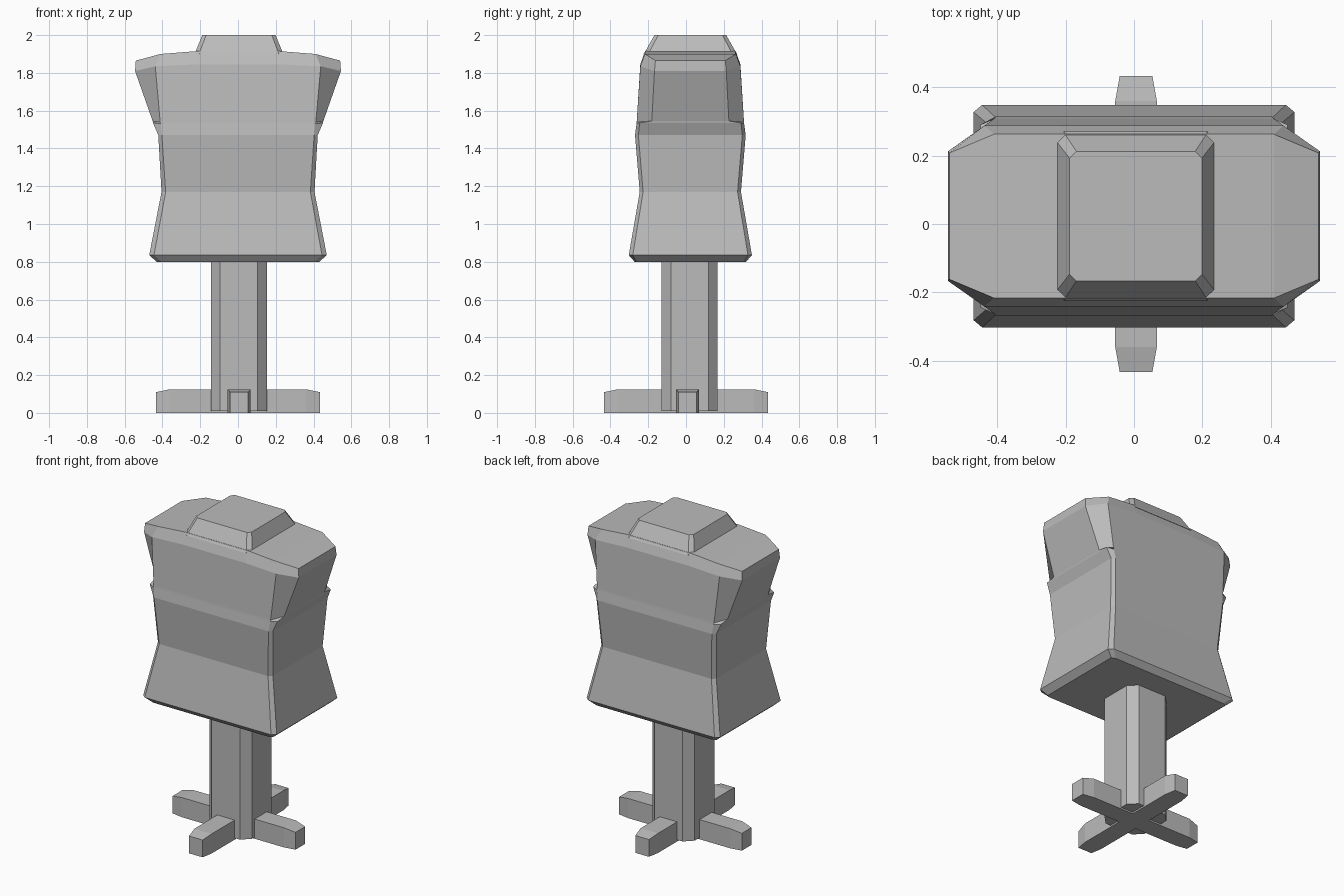
import bpy, bmesh

cube = bpy.data.objects.get("Cube")
if cube:
    bpy.data.objects.remove(cube, do_unlink=True)

GREY = (0.5, 0.5, 0.5, 1)
grey = bpy.data.materials.new("plain grey")
grey.use_nodes = True
grey.diffuse_color = GREY
grey.node_tree.nodes["Principled BSDF"].inputs["Base Color"].default_value = GREY


def finish(name, bm):
    bmesh.ops.recalc_face_normals(bm, faces=bm.faces)
    mesh = bpy.data.meshes.new(name)
    bm.to_mesh(mesh)
    bm.free()
    mesh.materials.append(grey)
    obj = bpy.data.objects.new(name, mesh)
    bpy.context.collection.objects.link(obj)
    return obj


def bridge(bm, rings):
    """Join successive rings with quads."""
    for a, b in zip(rings, rings[1:]):
        for i in range(len(a)):
            j = (i + 1) % len(a)
            bm.faces.new((a[i], a[j], b[j], b[i]))


def corner_ring(bm, cx, cy, hx, hy, cut, z):
    """Rectangle with cut corners."""
    quarter = [(hx, hy - cut), (hx - cut, hy)]
    pts = quarter + [(-x, y) for x, y in quarter[::-1]]
    pts += [(-x, -y) for x, y in pts]
    return [bm.verts.new((cx + x, cy + y, z)) for x, y in pts]


def chamfered_column(name, cx, cy, levels):
    bm = bmesh.new()
    rings = [corner_ring(bm, cx, cy, *level) for level in levels]
    bridge(bm, rings)
    bm.faces.new(rings[0])
    bm.faces.new(rings[-1])
    return finish(name, bm)


def torso_ring(bm, hx, side_y, front_x, hy, z_side, z_front, z_mid):
    """Twelve points: flat sides, cut corners, front and back split at the neck."""
    cy, mid = 0.023, 0.22
    quarter = [(hx, side_y, z_side), (front_x, hy, z_front), (mid, hy, z_mid)]
    pts = quarter + [(-x, y, z) for x, y, z in quarter[::-1]]
    pts += [(-x, -y, z) for x, y, z in pts]
    return [bm.verts.new((x, cy + y, z)) for x, y, z in pts]


# Torso: waisted body with cut-off shoulders
bm = bmesh.new()
sections = [
    (0.43, 0.285, 0.405, 0.295, 0.80, 0.80, 0.80),
    (0.47, 0.305, 0.445, 0.326, 0.835, 0.835, 0.835),
    (0.405, 0.25, 0.383, 0.268, 1.17, 1.17, 1.17),
    (0.422, 0.275, 0.403, 0.293, 1.47, 1.47, 1.47),
    (0.45, 0.268, 0.41, 0.285, 1.535, 1.53, 1.53),
    (0.452, 0.204, 0.412, 0.284, 1.545, 1.54, 1.54),
    (0.545, 0.19, 0.438, 0.265, 1.81, 1.835, 1.845),
    (0.541, 0.185, 0.41, 0.24, 1.865, 1.90, 1.915),
]
rings = [torso_ring(bm, *s) for s in sections]
bridge(bm, rings)
bm.faces.new(rings[0])
top = rings[-1]
for i in range(5):
    # strips across the shoulders, from one end to the other
    a, b, c, d = top[i], top[i + 1], top[(10 - i) % 12], top[11 - i]
    bm.faces.new((a, b, c, d))
finish("torso", bm)

# Neck stub
chamfered_column("neck", 0.005, 0.023, [
    (0.234, 0.248, 0.025, 1.90),
    (0.229, 0.238, 0.023, 1.915),
    (0.194, 0.19, 0.02, 2.0),
])

# Stand post
chamfered_column("stand_post", 0.005, 0.019, [
    (0.149, 0.149, 0.05, 0.01),
    (0.149, 0.149, 0.05, 0.84),
])


# Crossed feet with tapered ends
def foot_beam(name, along_y):
    bm = bmesh.new()
    rings = []
    for r, half, height in ((-0.433, 0.048, 0.11), (-0.36, 0.061, 0.125),
                            (0.36, 0.061, 0.125), (0.433, 0.048, 0.11)):
        ring = []
        for w, z in ((-half, 0), (half, 0), (half, height), (-half, height)):
            co = (w + 0.006, r, z) if along_y else (r, w + 0.008, z)
            ring.append(bm.verts.new(co))
        rings.append(ring)
    bridge(bm, rings)
    bm.faces.new(rings[0])
    bm.faces.new(rings[-1])
    return finish(name, bm)


foot_beam("foot_beam_side", False)
foot_beam("foot_beam_front", True)
